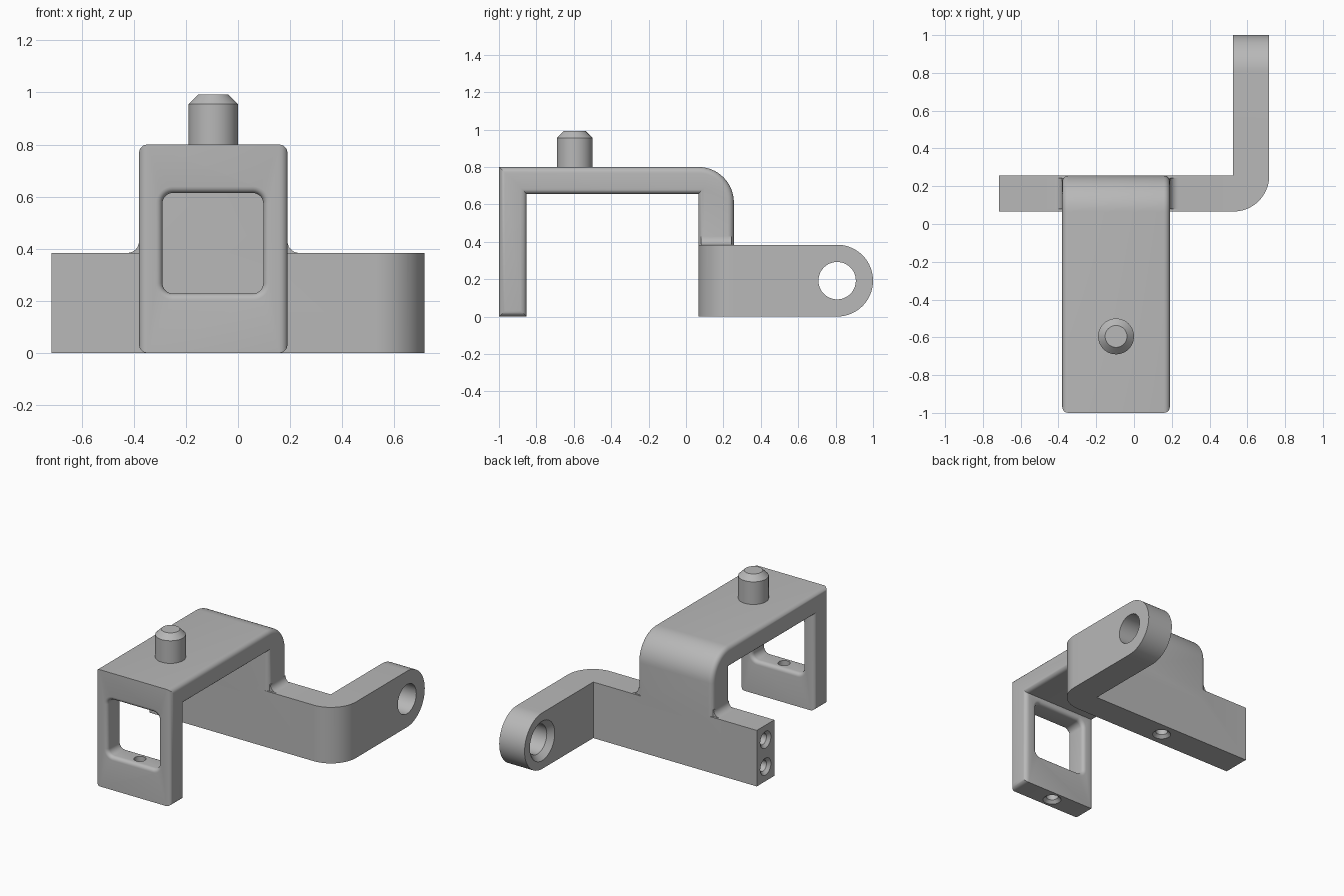
import bpy, bmesh, math
from mathutils import Vector

if "Cube" in bpy.data.objects:
    bpy.data.objects.remove(bpy.data.objects["Cube"])

grey = bpy.data.materials.new("machined_grey")
grey.diffuse_color = (0.48, 0.48, 0.48, 1)
grey.use_nodes = True
grey.node_tree.nodes["Principled BSDF"].inputs["Base Color"].default_value = grey.diffuse_color


def place(axis, u, v, w):
    """Point with u, v across the axis and w along it."""
    return {"x": (w, u, v), "y": (u, w, v), "z": (u, v, w)}[axis]


def loft(name, axis, sections):
    """Closed solid through sections given as (outline, distance along axis)."""
    bm = bmesh.new()
    rings = [[bm.verts.new(place(axis, u, v, w)) for u, v in pts] for pts, w in sections]
    n = len(rings[0])
    for a, b in zip(rings, rings[1:]):
        for i in range(n):
            bm.faces.new((a[i], a[(i + 1) % n], b[(i + 1) % n], b[i]))
    bm.faces.new(rings[0])
    bm.faces.new(rings[-1])
    bmesh.ops.recalc_face_normals(bm, faces=bm.faces)
    mesh = bpy.data.meshes.new(name)
    bm.to_mesh(mesh)
    bm.free()
    mesh.materials.append(grey)
    ob = bpy.data.objects.new(name, mesh)
    bpy.context.collection.objects.link(ob)
    return ob


def arc(cu, cv, r, a0, a1, n=12):
    return [(cu + r * math.cos(math.radians(a0 + (a1 - a0) * i / n)),
             cv + r * math.sin(math.radians(a0 + (a1 - a0) * i / n))) for i in range(n + 1)]


def turned(name, axis, u, v, steps, n=48):
    """Round part or hole cutter from (radius, distance) steps."""
    return loft(name, axis, [(arc(u, v, r, 0, 360, n)[:-1], w) for r, w in steps])


def rounded_rect(u0, u1, v0, v1, r):
    return (arc(u1 - r, v1 - r, r, 0, 90, 8) + arc(u0 + r, v1 - r, r, 90, 180, 8)
            + arc(u0 + r, v0 + r, r, 180, 270, 8) + arc(u1 - r, v0 + r, r, 270, 360, 8))


def combine(target, tool, how):
    mod = target.modifiers.new(how, "BOOLEAN")
    mod.object, mod.operation, mod.solver = tool, how, "EXACT"
    bpy.context.view_layer.objects.active = target
    bpy.ops.object.modifier_apply(modifier=mod.name)
    bpy.data.objects.remove(tool)


def smooth(ob):
    bpy.ops.object.select_all(action="DESELECT")
    ob.select_set(True)
    bpy.context.view_layer.objects.active = ob
    bpy.ops.object.shade_smooth_by_angle(angle=math.radians(30))


X0, X1 = -0.38, 0.19          # strap sides
Y0, Y1 = 0.066, 0.256         # rear bar depth
BAR = 0.384                   # rear bar height
MID = (Y0 + Y1) / 2
CX = (X0 + X1) / 2

# Hooked strap: front plate, top plate and rear upright with a round back corner
side = ([(-1, 0), (-0.852, 0), (-0.852, 0.655), (Y0, 0.655), (Y0, 0.3), (Y1, 0.3)]
        + arc(Y1 - 0.19, 0.61, 0.19, 0, 90, 16) + [(-1, 0.8)])
bracket = loft("bracket", "x", [(side, X0), (side, X1)])
bm = bmesh.new()
bm.from_mesh(bracket.data)
rim = [e for e in bm.edges if abs(e.verts[0].co.x - e.verts[1].co.x) < 1e-5]
bmesh.ops.bevel(bm, geom=rim, offset=0.032, segments=5, profile=0.5, affect="EDGES")
bm.to_mesh(bracket.data)
bm.free()

# Rear bar with the arm bent backwards
plan = ([(-0.716, Y0)] + arc(0.716 - 0.19, Y0 + 0.19, 0.19, -90, 0, 20)
        + [(0.716, 1.1), (0.524, 1.1), (0.524, Y1), (-0.716, Y1)])
bar = loft("rear_bar", "z", [(plan, 0), (plan, BAR)])
h = BAR / 2
outline = [(0, -0.0)] + arc(1 - h, h, h, -90, 90, 32) + [(0, BAR)]
combine(bar, loft("arm_end", "x", [(outline, -0.9), (outline, 0.9)]), "INTERSECT")
combine(bracket, bar, "UNION")

# Fillets where the upright meets the bar
R = 0.045
for edge, s in ((X0, -1), (X1, 1)):
    curve = [(edge + s * (R + R * math.cos(t)), BAR + R + R * math.sin(t))
             for t in [math.pi + math.pi / 2 * i / 8 for i in range(9)]]
    curve += [(edge + s * R, BAR - 0.02), (edge - s * 0.04, BAR - 0.02), (edge - s * 0.04, BAR + R)]
    combine(bracket, loft("fillet", "y", [(curve, Y0 + 0.013), (curve, Y1 - 0.013)]), "UNION")

# Window in the front plate, with rounded rims on both sides
steps = []
F = 0.025
for i in range(6):
    a = math.pi / 2 * i / 5
    steps.append((F * (1 - math.sin(a)), -1 + F * (1 - math.cos(a))))
steps = [(F, -1.05)] + steps
steps += [(o, -1.852 - y) for o, y in reversed(steps)]
combine(bracket, loft("window", "y", [
    (rounded_rect(-0.29 - o, 0.097 + o, 0.228 - o, 0.614 + o, 0.04 + o), y)
    for o, y in steps]), "DIFFERENCE")

# Arm eye, countersunk on the inner face
combine(bracket, turned("arm_eye", "x", 1 - h, h, [
    (0.135, 0.45), (0.135, 0.524), (0.1, 0.56), (0.1, 0.8)]), "DIFFERENCE")

# Pair of countersunk holes in the bar end
for z in (0.1, 0.284):
    combine(bracket, turned("end_hole", "x", MID, z, [
        (0.058, -0.8), (0.058, -0.716), (0.038, -0.696), (0.038, -0.45)], 32), "DIFFERENCE")

# Countersunk holes underneath: through the front sill, blind in the bar
for y, depth in ((-0.926, 0.3), (MID, 0.2)):
    combine(bracket, turned("bottom_hole", "z", CX, y, [
        (0.058, -0.1), (0.058, 0), (0.038, 0.02), (0.038, depth)], 32), "DIFFERENCE")
smooth(bracket)

# Chamfered locating pin on top
smooth(turned("locating_pin", "z", CX, -0.595, [(0.095, 0.78), (0.095, 0.955), (0.058, 0.992)]))
